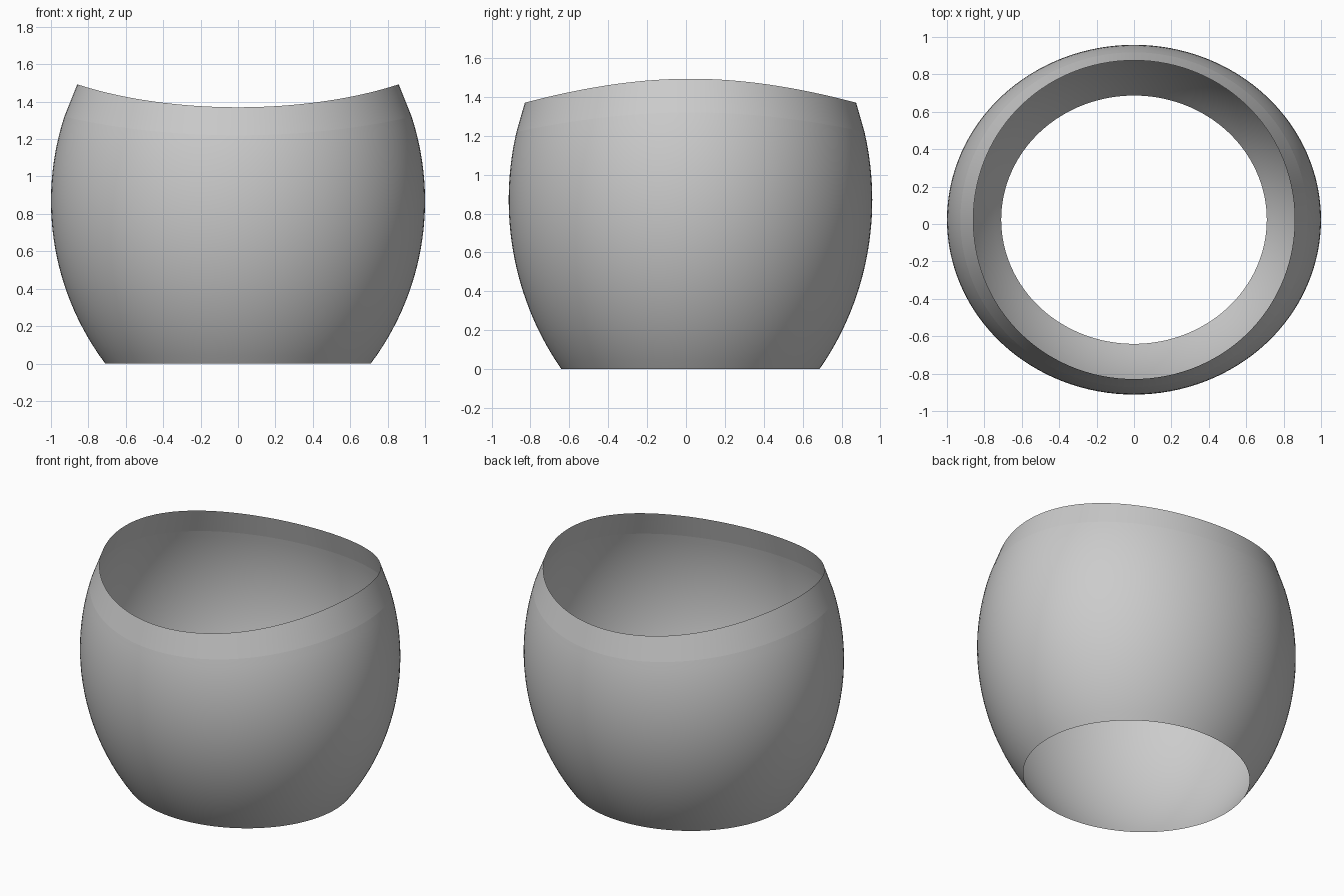
import bpy, bmesh, math

if "Cube" in bpy.data.objects:
    bpy.data.objects.remove(bpy.data.objects["Cube"])

SEGS, ROWS = 128, 28
Y_RATIO, Y_SHIFT = 0.935, 0.023   # slightly oval plan, set back a little


def radius(z):
    # barrel profile: circular arc bulging to radius 1 at z = 0.87
    return 1.0 - 1.45 + math.sqrt(1.45 ** 2 - (z - 0.87) ** 2)


def point(z, a):
    r = radius(z)
    return (r * math.cos(a), Y_RATIO * r * math.sin(a) + Y_SHIFT, z)


# Open thin sleeve with a saddle-shaped rim
bm = bmesh.new()
angles = [2 * math.pi * i / SEGS for i in range(SEGS)]
rings = []
for j in range(ROWS + 1):
    rings.append([bm.verts.new(point(j / ROWS * (1.22 + 0.10 * math.cos(a) ** 2), a))
                  for a in angles])
# straight rim band above the crease
rings.append([bm.verts.new(point(1.37 + 0.123 * math.cos(a) ** 2, a)) for a in angles])

for lo, hi in zip(rings, rings[1:]):
    for i in range(SEGS):
        k = (i + 1) % SEGS
        bm.faces.new((lo[i], lo[k], hi[k], hi[i])).smooth = True

# crease where the rim band begins
crease = set(rings[ROWS])
for e in bm.edges:
    if e.verts[0] in crease and e.verts[1] in crease:
        e.smooth = False

mesh = bpy.data.meshes.new("barrel_sleeve")
bm.to_mesh(mesh)
bm.free()
sleeve = bpy.data.objects.new("barrel_sleeve", mesh)
bpy.context.collection.objects.link(sleeve)
